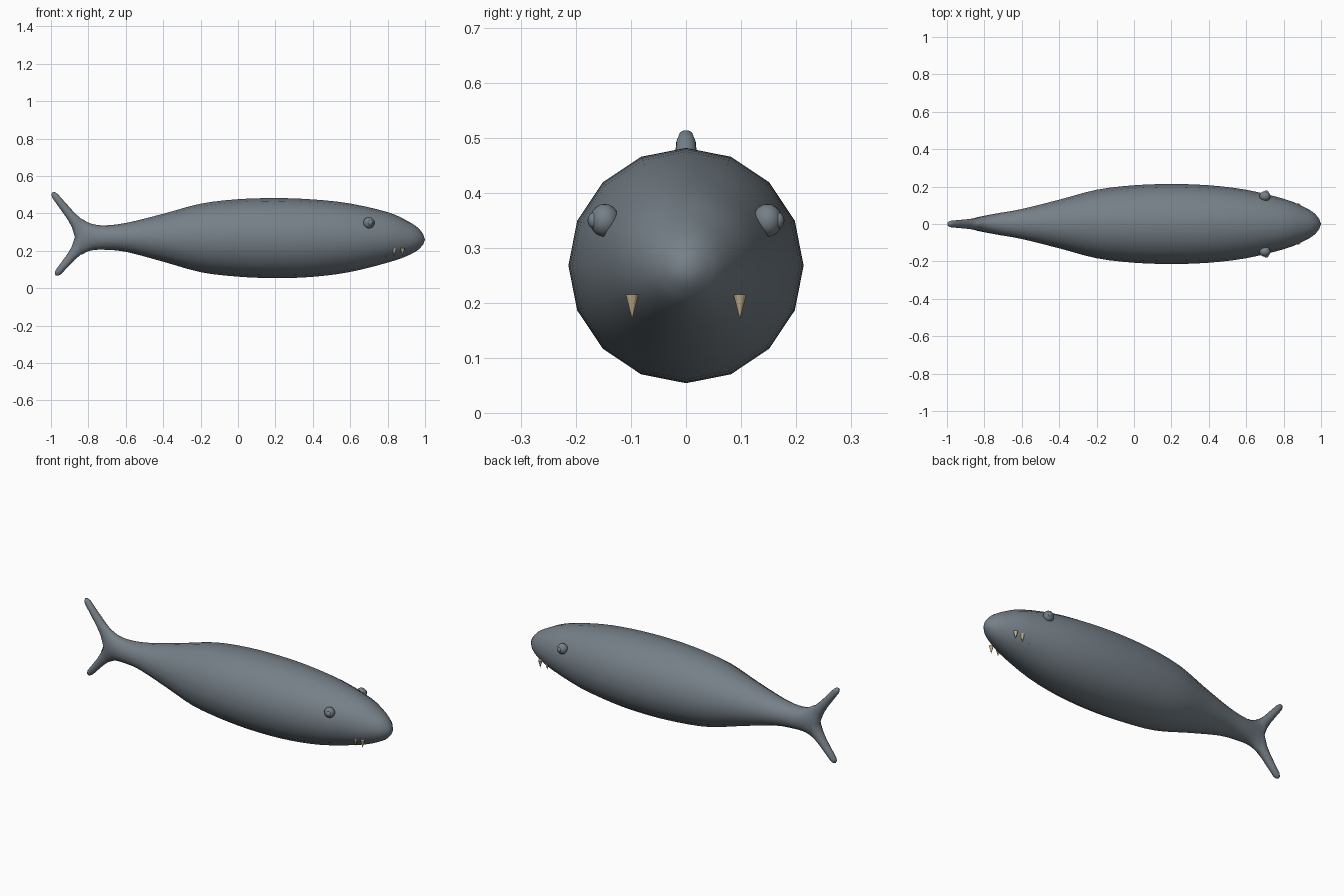
import bpy, bmesh, math
from mathutils import Vector

if "Cube" in bpy.data.objects:
    bpy.data.objects.remove(bpy.data.objects["Cube"])

SIDES = 16
HALF = SIDES // 2
ANGLES = [math.tau * i / SIDES for i in range(SIDES)]


def material(name, rgb):
    m = bpy.data.materials.new(name)
    m.use_nodes = True
    m.diffuse_color = (*rgb, 1)
    m.node_tree.nodes["Principled BSDF"].inputs["Base Color"].default_value = (*rgb, 1)
    return m


SKIN = material("slate grey", (0.18, 0.215, 0.245))
IVORY = material("ivory tan", (0.56, 0.45, 0.27))


def smooth_path(points, steps):
    """Catmull-Rom interpolation through the points."""
    pts = [Vector(p) for p in points]
    pts = [pts[0] * 2 - pts[1]] + pts + [pts[-1] * 2 - pts[-2]]
    out = []
    for a, b, c, d in zip(pts, pts[1:], pts[2:], pts[3:]):
        for k in range(steps):
            t = k / steps
            out.append(0.5 * (2 * b + (c - a) * t + (2 * a - 5 * b + 4 * c - d) * t * t
                              + (3 * b - a - 3 * c + d) * t ** 3))
    return out + [pts[-2]]


def ring(bm, centre, up, width, height):
    return [bm.verts.new(centre + Vector((0, width * math.cos(a), 0))
                         + up * height * math.sin(a)) for a in ANGLES]


def bridge(bm, a, b):
    for i in range(len(a)):
        j = (i + 1) % len(a)
        bm.faces.new((a[i], a[j], b[j], b[i]))


def cap(bm, verts, tip):
    t = bm.verts.new(tip)
    for a, b in zip(verts, verts[1:] + verts[:1]):
        bm.faces.new((a, b, t))


def finish(bm, name, mat, smooth=True):
    bmesh.ops.recalc_face_normals(bm, faces=bm.faces)
    mesh = bpy.data.meshes.new(name)
    for f in bm.faces:
        f.smooth = smooth
    bm.to_mesh(mesh)
    bm.free()
    mesh.materials.append(mat)
    obj = bpy.data.objects.new(name, mesh)
    bpy.context.collection.objects.link(obj)
    return obj


# Body: x, centre height, half width, half height, nose to tail stem
STATIONS = [
    (0.99, 0.262, 0.028, 0.028), (0.96, 0.264, 0.061, 0.061), (0.9, 0.267, 0.096, 0.096),
    (0.8, 0.272, 0.135, 0.135), (0.6, 0.27, 0.183, 0.183), (0.4, 0.268, 0.207, 0.207),
    (0.2, 0.268, 0.214, 0.214), (0, 0.269, 0.207, 0.207), (-0.2, 0.269, 0.183, 0.183),
    (-0.4, 0.27, 0.13, 0.128), (-0.6, 0.272, 0.08, 0.077), (-0.72, 0.271, 0.059, 0.065),
    (-0.79, 0.274, 0.046, 0.073), (-0.835, 0.276, 0.037, 0.096)]

bm = bmesh.new()
Z = Vector((0, 0, 1))
rings = [ring(bm, Vector((x, 0, z)), Z, w, h) for x, z, w, h in smooth_path(STATIONS, 3)]
cap(bm, rings[0], (1, 0, 0.26))
for a, b in zip(rings, rings[1:]):
    bridge(bm, a, b)

# Tail fork: the last ring splits along a crotch edge into two lobes
end = rings[-1]
crotch = [bm.verts.new((-0.872 + 0.02 * abs(math.cos(a)), 0.034 * math.cos(a), 0.273))
          for a in ANGLES[HALF + 1:]]
upper = end[:HALF + 1] + crotch
lower = [end[0]] + crotch[::-1] + end[HALF:]


def lobe(start, side, tip):
    root = Vector((-0.863, 0, 0.276 + side * 0.073))
    tip = Vector(tip)
    along = (tip - root).normalized()
    up = Vector((-along.z, 0, along.x)) * -side
    up = up if up.z * side > 0 else -up
    last = start
    for t, w, h in ((0, 0.029, 0.033), (0.25, 0.025, 0.025), (0.6, 0.021, 0.021),
                    (0.87, 0.018, 0.018), (0.96, 0.012, 0.012)):
        new = ring(bm, root.lerp(tip, t), up * side, w, h)
        bridge(bm, last, new)
        last = new
    cap(bm, last, tip)


lobe(upper, 1, (-0.994, 0, 0.513))
lobe(lower, -1, (-0.975, 0, 0.069))
finish(bm, "body_and_tail", SKIN)


# Eyes, pupils and fangs on both sides
def ball(name, centre, radii):
    b = bmesh.new()
    bmesh.ops.create_uvsphere(b, u_segments=16, v_segments=10, radius=1)
    bmesh.ops.scale(b, vec=radii, verts=b.verts)
    bmesh.ops.translate(b, vec=centre, verts=b.verts)
    finish(b, name, SKIN)


def fang(name, x, y):
    b = bmesh.new()
    bmesh.ops.create_cone(b, cap_ends=True, segments=12, radius1=0.0, radius2=0.012, depth=0.045)
    bmesh.ops.remove_doubles(b, verts=b.verts, dist=0.0001)
    bmesh.ops.translate(b, vec=(x, y, 0.193), verts=b.verts)
    finish(b, name, IVORY, smooth=False)


for label, s in (("left", 1), ("right", -1)):
    ball(label + "_eye", (0.7, s * 0.148, 0.35), (0.03, 0.027, 0.03))
    ball(label + "_pupil", (0.707, s * 0.167, 0.35), (0.014, 0.012, 0.015))
    for n, x in enumerate((0.88, 0.835, 0.79)):
        fang(f"{label}_fang_{n + 1}", x, s * 0.098)
